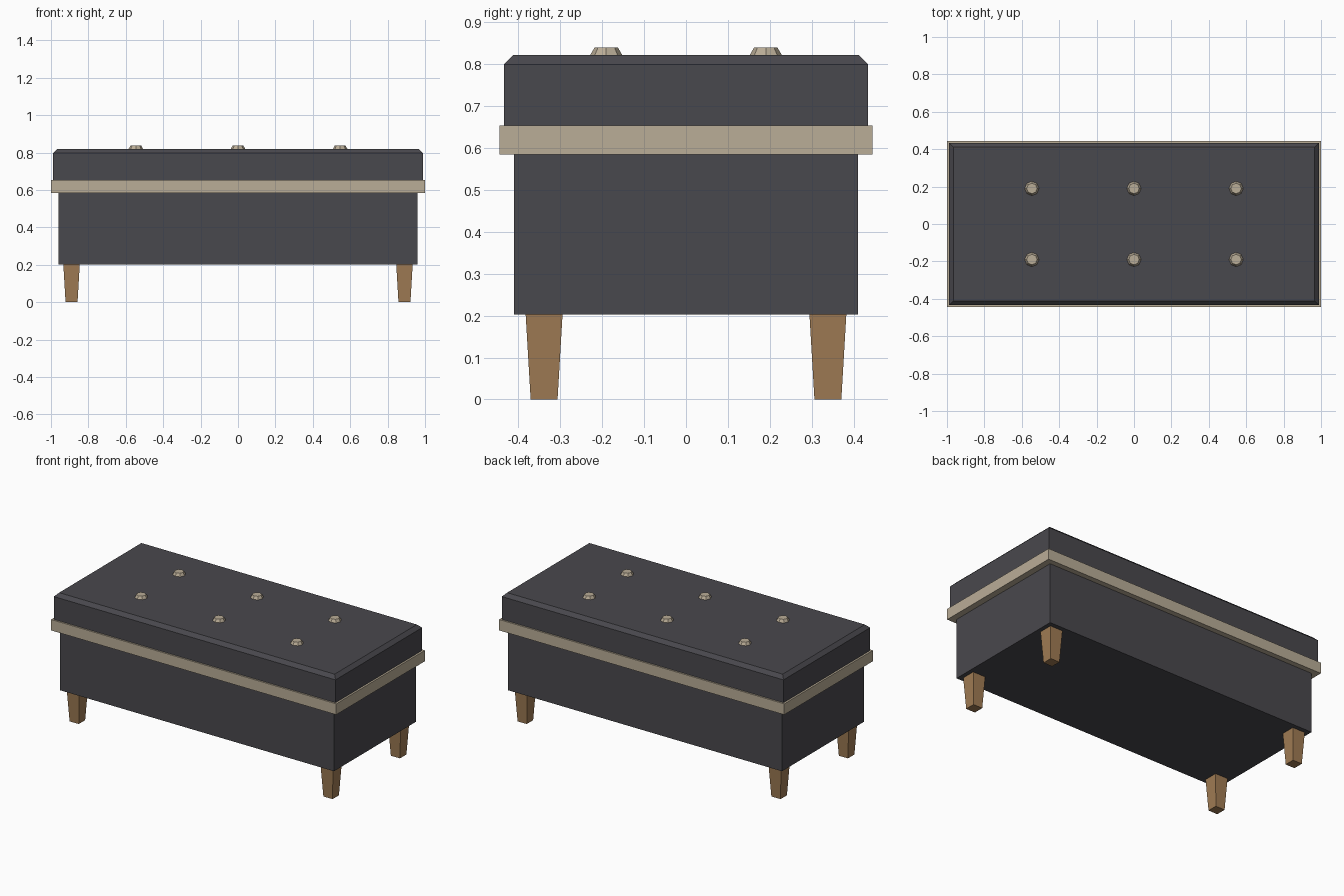
import bpy, bmesh, math
from mathutils import Matrix

if "Cube" in bpy.data.objects:
    bpy.data.objects.remove(bpy.data.objects["Cube"])


def material(name, srgb):
    """Flat colour given as sRGB 0-255, stored as linear."""
    lin = [((c / 255 + 0.055) / 1.055) ** 2.4 for c in srgb]
    m = bpy.data.materials.new(name)
    m.diffuse_color = (*lin, 1.0)
    m.use_nodes = True
    m.node_tree.nodes["Principled BSDF"].inputs["Base Color"].default_value = m.diffuse_color
    return m


FABRIC = material("charcoal fabric", (73, 72, 77))
TRIM = material("beige trim", (186, 173, 151))
WOOD = material("oak wood", (160, 124, 84))


def finish(bm, name, mat):
    bmesh.ops.recalc_face_normals(bm, faces=bm.faces)
    me = bpy.data.meshes.new(name)
    bm.to_mesh(me)
    bm.free()
    me.materials.append(mat)
    ob = bpy.data.objects.new(name, me)
    bpy.context.collection.objects.link(ob)
    return ob


def box(name, mat, hx, hy, z0, z1, chamfer=0.0):
    """Centred box from half sizes, with an optional chamfer round the top."""
    bm = bmesh.new()
    mtx = Matrix.Translation((0, 0, (z0 + z1) / 2)) @ Matrix.Diagonal((2 * hx, 2 * hy, z1 - z0, 1))
    bmesh.ops.create_cube(bm, size=1, matrix=mtx)
    if chamfer:
        top = [e for e in bm.edges if all(v.co.z > z1 - 1e-4 for v in e.verts)]
        bmesh.ops.bevel(bm, geom=top, offset=chamfer, segments=1, affect='EDGES')
    return finish(bm, name, mat)


def frustum(name, mat, x, y, z0, z1, r0, r1, sides, turn=0.0):
    """Tapered prism standing at x, y."""
    bm = bmesh.new()
    mtx = Matrix.Translation((x, y, (z0 + z1) / 2)) @ Matrix.Rotation(turn, 4, 'Z')
    bmesh.ops.create_cone(bm, cap_ends=True, segments=sides, radius1=r0, radius2=r1,
                          depth=z1 - z0, matrix=mtx)
    return finish(bm, name, mat)


# Storage box, trim band and padded lid
box("storage_box", FABRIC, 0.96, 0.41, 0.202, 0.59)
box("trim_band", TRIM, 1.0, 0.444, 0.584, 0.653)
box("lid_cushion", FABRIC, 0.988, 0.434, 0.65, 0.82, chamfer=0.022)

# Tufting buttons, three by two
for row, y in (("front", -0.19), ("back", 0.19)):
    for col, x in (("left", -0.546), ("middle", 0.0), ("right", 0.546)):
        frustum(f"button_{row}_{col}", TRIM, x, y, 0.819, 0.838, 0.039, 0.028, 8)

# Square tapered legs (radius is the half diagonal)
for row, y in (("front", -0.338), ("back", 0.338)):
    for col, x in (("left", -0.89), ("right", 0.89)):
        frustum(f"leg_{row}_{col}", WOOD, x, y, 0.0, 0.204,
                0.032 * math.sqrt(2), 0.044 * math.sqrt(2), 4, math.pi / 4)
